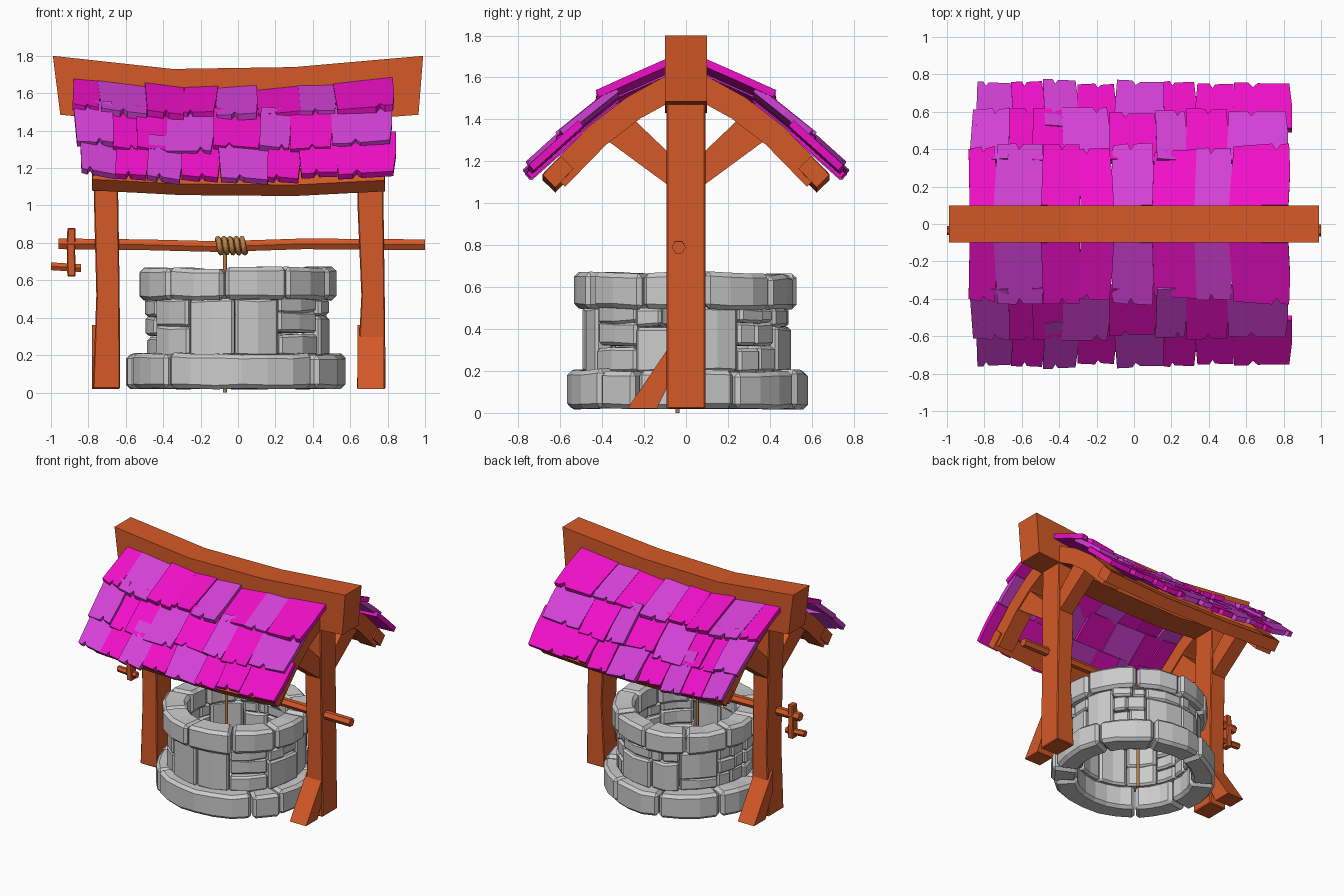
import bpy, bmesh, math, random
from mathutils import Vector

if "Cube" in bpy.data.objects:
    bpy.data.objects.remove(bpy.data.objects["Cube"])

random.seed(7)
J = lambda a: random.uniform(-a, a)


def material(name, rgb):
    m = bpy.data.materials.new(name)
    m.diffuse_color = (*rgb, 1)
    m.use_nodes = True
    m.node_tree.nodes["Principled BSDF"].inputs["Base Color"].default_value = m.diffuse_color
    return m


WOOD = material("wood", (0.66, 0.10, 0.02))
PINK = material("pink", (0.87, 0.005, 0.58))
PURPLE = material("purple", (0.66, 0.053, 0.68))
ROPE = material("rope", (0.48, 0.22, 0.06))


def make(name, solids, mat=None, bevel=0.0):
    """One mesh from several solids, each a list of equal-sized vertex rings."""
    bm = bmesh.new()
    for rings in solids:
        vr = [[bm.verts.new(p) for p in ring] for ring in rings]
        n = len(vr[0])
        for a, b in zip(vr, vr[1:]):
            for i in range(n):
                bm.faces.new((a[i], a[(i + 1) % n], b[(i + 1) % n], b[i]))
        bm.faces.new(vr[0])
        bm.faces.new(vr[-1])
    bmesh.ops.recalc_face_normals(bm, faces=bm.faces)
    me = bpy.data.meshes.new(name)
    bm.to_mesh(me)
    bm.free()
    ob = bpy.data.objects.new(name, me)
    bpy.context.collection.objects.link(ob)
    if mat:
        me.materials.append(mat)
    if bevel:
        mod = ob.modifiers.new("bevel", 'BEVEL')
        mod.width, mod.segments = bevel, 1
        mod.angle_limit = math.radians(40)
    return ob


def beam(path, w, h, side):
    """Rectangular beam along a path; w is measured along the side vector."""
    pts, side = [Vector(p) for p in path], Vector(side)
    rings = []
    for i, p in enumerate(pts):
        t = (pts[min(i + 1, len(pts) - 1)] - pts[max(i - 1, 0)]).normalized()
        u = side.cross(t).normalized()
        rings.append([p + side * w * a / 2 + u * h * b / 2
                      for a, b in ((-1, -1), (1, -1), (1, 1), (-1, 1))])
    return rings


def rod(xs_z, y, r):
    """Six-sided rod along x."""
    return [[(x, y + r * math.cos(k * math.pi / 3), z + r * math.sin(k * math.pi / 3))
             for k in range(6)] for x, z in xs_z]


def slab(x0, x1, poly):
    """Side-view (y, z) polygon extruded along x."""
    return [[(x, y, z) for y, z in poly] for x in (x0, x1)]


def stone(a0, a1, r0, r1, z0, z1, jit):
    """Curved block between two angles in degrees."""
    n = max(1, round((a1 - a0) / 15))
    r1, z1 = r1 + J(jit), z1 + J(jit * .6)
    rings = []
    for i in range(n + 1):
        a = math.radians(a0 + (a1 - a0) * i / n)
        ro, zt = r1 + J(.008), z1 + J(.007)
        rings.append([(r * math.cos(a), r * math.sin(a), z)
                      for r, z in ((r0, z0), (ro, z0 + J(.006)), (ro, zt), (r0, zt))])
    return rings


def ring_of_stones(name, joints, r0, r1, z0, z1):
    ends = joints[1:] + [joints[0] + 360]
    make(name, [stone(a + .5, b - .5, r0, r1, z0, z1, .012) for a, b in zip(joints, ends)],
         None, .022)


# Well: base ring, irregular wall, rim
ring_of_stones("base_stones", [24, 65, 105, 150, 190, 229, 315, 336], .41, .585, .02, .205)
ring_of_stones("rim_stones", [10, 52, 90, 125, 160, 190, 226, 262, 300, 336], .36, .53, .495, .665)
wall, splits = [], [[], [.5], [.35, .68], [.28], [.7], [.4, .75]]
angles = [i * 30 + J(5) for i in range(12)]
for i, a in enumerate(angles):
    b = angles[i + 1] if i < 11 else angles[0] + 360
    zs = [0] + splits[(i * 5 + i // 3) % 6] + [1]
    for lo, hi in zip(zs, zs[1:]):
        z0, z1 = .195 + lo * .31, .195 + hi * .31
        if hi - lo < .5 and i % 2:
            m = (a + b) / 2 + J(4)
            wall += [stone(a, m, .39, .49, z0, z1, .014), stone(m, b, .39, .485, z0, z1, .014)]
        else:
            wall.append(stone(a + .3, b - .3, .39, .49, z0, z1, .014))
make("wall_stones", wall, None, .014)

# Ridge beam, sagging in the middle
make("ridge_beam", [[[(xb, -.1, zb), (xb, .1, zb), (xt, .1, zt), (xt, -.1, zt)]
                     for xt, zt, xb, zb in ((-.99, 1.8, -.95, 1.485), (-.35, 1.73, -.35, 1.43),
                                            (.3, 1.74, .3, 1.435), (.99, 1.8, .965, 1.485))]], WOOD)

# Posts
posts = {"left": ((-.703, .145), (-.695, .125), (-.705, .13), (-.715, .13)),
         "right": ((.712, .155), (.722, .125), (.708, .14), (.705, .14))}
for side, data in posts.items():
    make(side + "_post", [[[(x + sx * w / 2, sy * .092, z) for sx, sy in
                            ((-1, -1), (1, -1), (1, 1), (-1, 1))]
                           for (x, w), z in zip(data, (.02, .52, 1.02, 1.5))]], WOOD, .006)

# Foot braces: front of the right post, back of the left post
foot = slab(.64, .78, [(-.28, .02), (-.14, .02), (-.05, .2), (-.05, .36)])
make("right_foot_brace", [foot], WOOD)
make("left_foot_brace", [[[(-x, -y, z) for x, y, z in r] for r in foot]], WOOD)

# Rafters, knee braces and eave beams on both slopes
for s, tag in ((-1, "front"), (1, "back")):
    rafters, knees = [], []
    for x in (-.71, .71):
        rafters.append(beam([(x, s * y, z) for y, z in
                             ((.05, 1.565), (.25, 1.455), (.42, 1.325), (.62, 1.12))],
                            .13, .12, (1, 0, 0)))
        knees.append(slab(x - .055, x + .055, [(s * y, z) for y, z in
                          ((.05, 1.06), (.05, 1.21), (.27, 1.42), (.39, 1.31))]))
    make(tag + "_rafters", rafters, WOOD)
    make(tag + "_knee_braces", knees, WOOD)
    d = Vector((0, s * .7, -.72)).normalized()
    make(tag + "_eave_beam", [beam([(-.78, s * .61, 1.155), (-.3, s * .61, 1.13),
                                    (.3, s * .61, 1.125), (.785, s * .61, 1.15)],
                                   .125, .085, d)], WOOD)

# Shingles: column edges, colours, upper and lower (y, z) of each row
rows = [([-.88, -.74, -.49, -.29, -.12, .10, .33, .52, .83], "PUPPUPUP", (.09, 1.615), (.405, 1.475)),
        ([-.87, -.67, -.54, -.38, -.13, .12, .28, .50, .82], "UPPUPUPU", (.33, 1.50), (.60, 1.285)),
        ([-.84, -.65, -.48, -.30, -.10, .16, .33, .53, .84], "UPUPUPPP", (.51, 1.345), (.745, 1.135))]


def shingle(s, x0, x1, top, low):
    lean, roll, lift, drop = J(.02), J(.022), J(.008), J(.022)
    k = random.uniform(.25, .75)
    outline = [(0, 0), (1, 0), (1, .55), (.96, 1), (k + .08, .98 + J(.02)),
               (k, .9), (k - .07, 1), (.03, .98 + J(.03))]
    t, l = Vector((0, *top)), Vector((0, *low))
    d = (l - t).normalized()
    nrm = Vector((0, -d.z, d.y))
    rings = []
    for h in (-.018, .018):
        ring = []
        for u, v in outline:
            p = t + (l - t) * v + d * drop * v + nrm * (h + lift + roll * (u - .5))
            x = x0 + (x1 - x0) * u + lean * (v - .5)
            ring.append((x, s * p.y, p.z + .065 * x * x))
        rings.append(ring)
    return rings


for s, tag in ((-1, "front"), (1, "back")):
    random.seed(3)  # both slopes mirror each other
    groups = {"P": [], "U": []}
    for edges, colours, top, low in rows:
        for x0, x1, c in zip(edges, edges[1:], colours):
            groups[c].append(shingle(s, x0 - .004, x1 + .004, top, low))
    make(tag + "_pink_shingles", groups["P"], PINK)
    make(tag + "_purple_shingles", groups["U"], PURPLE)

# Axle and crank
make("axle", [rod(((-.96, .795), (-.5, .79), (-.1, .78), (.35, .795), (1, .79)), -.035, .033)], WOOD)
make("crank_arm", [beam([(-.89, -.035, .62), (-.893, -.035, .75), (-.89, -.035, .88)],
                        .045, .06, (1, 0, 0))], WOOD, .006)
make("crank_handle", [rod(((-1, .675), (-.92, .67), (-.84, .665)), -.035, .024)], WOOD)


def rope(name, pts, r):
    cu = bpy.data.curves.new(name, 'CURVE')
    cu.dimensions = '3D'
    cu.bevel_depth, cu.bevel_resolution, cu.use_fill_caps = r, 1, True
    sp = cu.splines.new('POLY')
    sp.points.add(len(pts) - 1)
    for q, p in zip(sp.points, pts):
        q.co = (*p, 1)
    cu.materials.append(ROPE)
    bpy.context.collection.objects.link(bpy.data.objects.new(name, cu))


# Rope wound on the axle and hanging into the well
rope("rope_coil", [(-.115 + .16 * i / 60, -.035 + .038 * math.cos(i * math.pi / 6),
                    .785 + .038 * math.sin(i * math.pi / 6)) for i in range(61)], .015)
rope("hanging_rope", [(-.07, -.04, .77), (-.07, -.04, .4), (-.07, -.04, 0)], .011)
